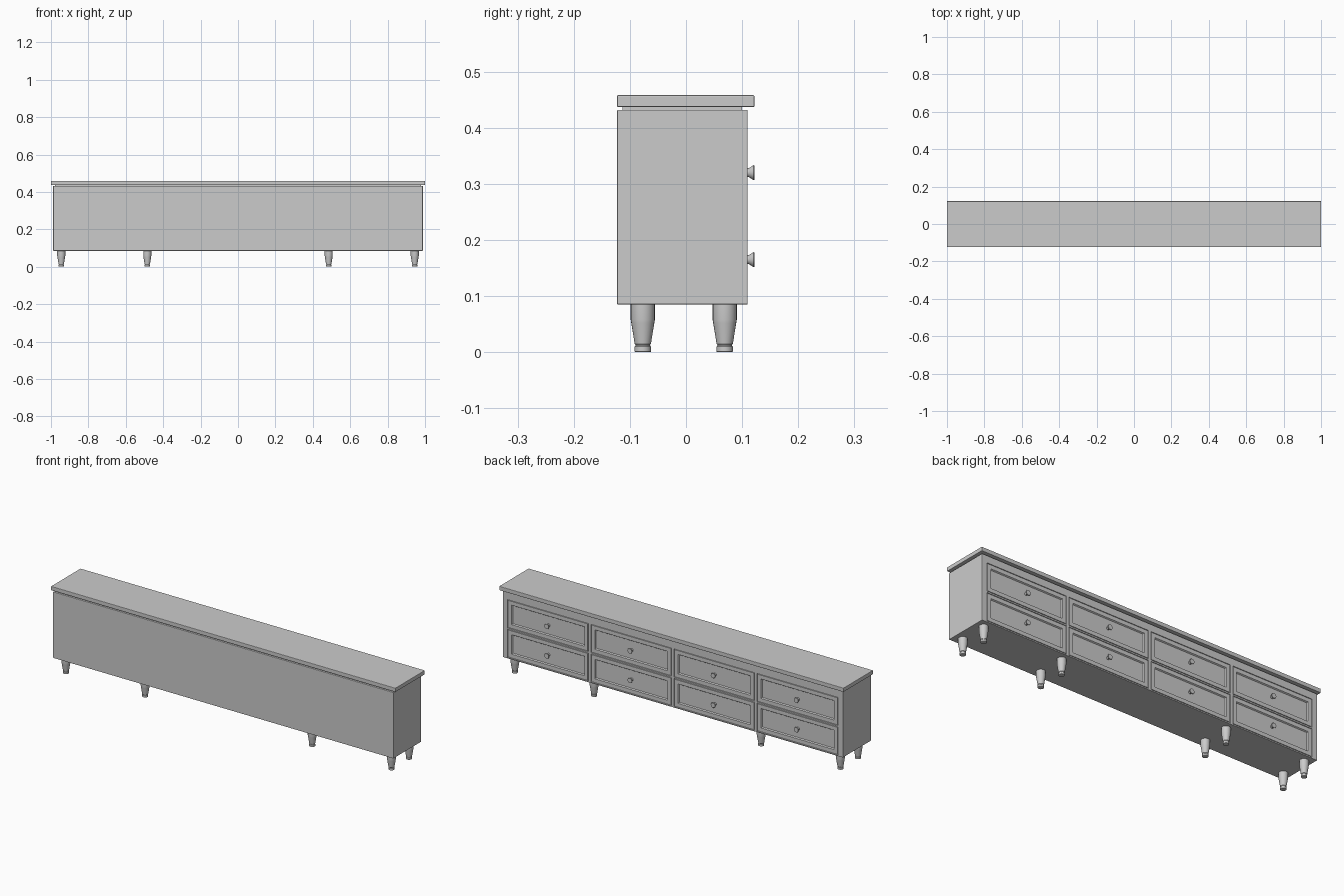
import bpy, bmesh, math
from mathutils import Vector, Matrix

cube = bpy.data.objects.get("Cube")
if cube:
    bpy.data.objects.remove(cube, do_unlink=True)

grey = bpy.data.materials.new("plain_grey")
grey.use_nodes = True
COLOUR = (0.6, 0.6, 0.6, 1)
grey.diffuse_color = COLOUR
grey.node_tree.nodes["Principled BSDF"].inputs["Base Color"].default_value = COLOUR


def finish(bm, name):
    mesh = bpy.data.meshes.new(name)
    bmesh.ops.recalc_face_normals(bm, faces=bm.faces)
    bm.to_mesh(mesh)
    bm.free()
    mesh.materials.append(grey)
    obj = bpy.data.objects.new(name, mesh)
    bpy.context.collection.objects.link(obj)
    return obj


def box(low, high, bevel=0.0):
    low, high = Vector(low), Vector(high)
    bm = bmesh.new()
    bmesh.ops.create_cube(bm, size=1)
    for v in bm.verts:
        v.co = (low + high) / 2 + v.co * (high - low)
    if bevel:
        bmesh.ops.bevel(bm, geom=bm.edges[:], offset=bevel, segments=2,
                        profile=0.5, affect='EDGES')
    return bm


def turned(profile, name, location, tilt=0.0, sides=24):
    """Spin a radius/height profile about its own axis."""
    bm = bmesh.new()
    rings = [[bm.verts.new((r * math.cos(math.tau * i / sides),
                            r * math.sin(math.tau * i / sides), z))
              for i in range(sides)] for r, z in profile]
    for a, b in zip(rings, rings[1:]):
        for i in range(sides):
            j = (i + 1) % sides
            bm.faces.new((a[i], a[j], b[j], b[i]))
    bm.faces.new(rings[0][::-1])
    bm.faces.new(rings[-1])
    bm.transform(Matrix.Translation(location) @ Matrix.Rotation(tilt, 4, 'X'))
    obj = finish(bm, name)
    bpy.ops.object.select_all(action='DESELECT')
    obj.select_set(True)
    bpy.context.view_layer.objects.active = obj
    bpy.ops.object.shade_smooth_by_angle(angle=math.radians(30))


# Drawer layout
FRONT_Y = 0.11
columns = [(i - 1.5) * 0.483 for i in range(4)]
rows = [0.165, 0.32]
HALF_W, HALF_H = 0.234, 0.074

# Cabinet body with the drawer fronts cut into one long side
bm = box((-0.988, -0.123, 0.085), (0.988, FRONT_Y, 0.432), 0.002)


def front_faces():
    return [f for f in bm.faces if f.normal.y > 0.99]


cuts = [((x + s * HALF_W, 0, 0), (1, 0, 0)) for x in columns for s in (-1, 1)]
cuts += [((0, 0, z + s * HALF_H), (0, 0, 1)) for z in rows for s in (-1, 1)]
bm.normal_update()
for point, normal in cuts:
    faces = front_faces()
    edges = list({e for f in faces for e in f.edges})
    verts = list({v for f in faces for v in f.verts})
    bmesh.ops.bisect_plane(bm, geom=verts + edges + faces,
                           plane_co=point, plane_no=normal)
    bm.normal_update()


def is_drawer(face):
    c = face.calc_center_median()
    return (any(abs(c.x - x) < 0.05 for x in columns)
            and any(abs(c.z - z) < 0.03 for z in rows))


drawers = [f for f in front_faces() if is_drawer(f)]
# Shadow gap, raised frame, then sunken panel
for thickness, depth in ((0.0003, -0.006), (0.0025, 0), (0.0003, 0.006),
                         (0.02, 0), (0.004, -0.006)):
    bmesh.ops.inset_individual(bm, faces=drawers, thickness=thickness,
                               depth=depth, use_even_offset=True)
    bm.normal_update()
finish(bm, "cabinet_body")

# Top board above a narrow recessed band
finish(box((-0.978, -0.113, 0.43), (0.978, 0.1, 0.438)), "recessed_band")
finish(box((-1, -0.123, 0.437), (1, 0.122, 0.458), 0.002), "top_board")

# Drawer knobs
knob = [(0.008, -0.007), (0.008, 0.002), (0.0125, 0.009),
        (0.0135, 0.0105), (0.0125, 0.012)]
for x in columns:
    for z in rows:
        turned(knob, "drawer_knob", (x, FRONT_Y, z), -math.pi / 2)

# Turned legs
leg = [(0.013, 0), (0.0145, 0.001), (0.0145, 0.010), (0.013, 0.012),
       (0.013, 0.0135), (0.0145, 0.015), (0.0205, 0.052),
       (0.0215, 0.058), (0.0215, 0.087)]
for x in (-0.945, -0.485, 0.485, 0.945):
    for y in (-0.077, 0.069):
        turned(leg, "leg", (x, y, 0))
